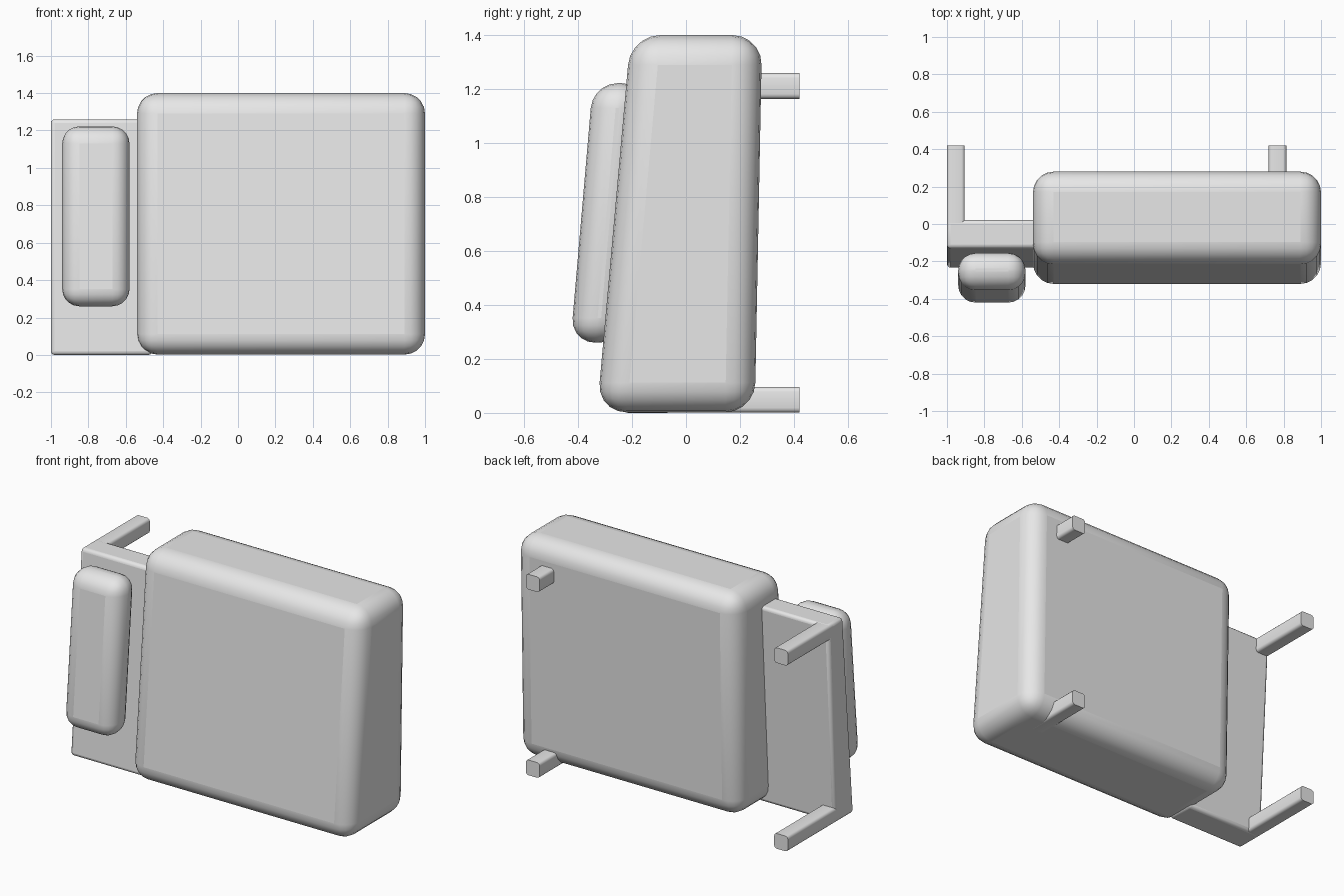
import bpy, math

if "Cube" in bpy.data.objects:
    bpy.data.objects.remove(bpy.data.objects["Cube"])

grey = bpy.data.materials.new("light grey")
grey.diffuse_color = (0.8, 0.8, 0.8, 1)
grey.use_nodes = True
grey.node_tree.nodes["Principled BSDF"].inputs["Base Color"].default_value = grey.diffuse_color


def block(name, x, z, y_bottom, y_top, radius, segments):
    """Rounded box whose front and back lean between bottom and top."""
    verts = [(px, py, pz) for pz, ys in zip(z, (y_bottom, y_top))
             for px, py in ((x[0], ys[0]), (x[1], ys[0]), (x[1], ys[1]), (x[0], ys[1]))]
    faces = [(3, 2, 1, 0), (4, 5, 6, 7)]
    faces += [(i, (i + 1) % 4, (i + 1) % 4 + 4, i + 4) for i in range(4)]
    mesh = bpy.data.meshes.new(name)
    mesh.from_pydata(verts, [], faces)
    mesh.materials.append(grey)
    obj = bpy.data.objects.new(name, mesh)
    bpy.context.collection.objects.link(obj)
    bevel = obj.modifiers.new("round edges", 'BEVEL')
    bevel.width = radius
    bevel.segments = segments
    bevel.limit_method = 'NONE'
    finish(obj)
    return obj


def finish(obj):
    bpy.ops.object.select_all(action='DESELECT')
    obj.select_set(True)
    bpy.context.view_layer.objects.active = obj
    bpy.ops.object.shade_smooth_by_angle(angle=math.radians(35))


def leg(name, x, z, y_start, size=0.095, r=0.018):
    """Bar running backwards, rounded along its length with flat ends."""
    profile = []
    h = size / 2
    for k, (sx, sz) in enumerate(((1, 1), (-1, 1), (-1, -1), (1, -1))):
        for j in range(4):
            a = math.radians(90 * k + 30 * j)
            profile.append((x + sx * (h - r) + r * math.cos(a),
                            z + sz * (h - r) + r * math.sin(a)))
    n = len(profile)
    verts = [(px, y, pz) for y in (y_start, 0.42) for px, pz in profile]
    faces = [tuple(range(n)), tuple(reversed(range(n, 2 * n)))]
    faces += [(i, i + n, (i + 1) % n + n, (i + 1) % n) for i in range(n)]
    mesh = bpy.data.meshes.new(name)
    mesh.from_pydata(verts, [], faces)
    mesh.materials.append(grey)
    obj = bpy.data.objects.new(name, mesh)
    bpy.context.collection.objects.link(obj)
    finish(obj)


# Large cushion-shaped body
block("main_body", (-0.54, 1.0), (0.002, 1.4), (-0.33, 0.255), (-0.205, 0.282), 0.11, 5)
# Thin side panel, running a little way into the body
block("side_panel", (-1.0, -0.46), (0.0, 1.26), (-0.235, -0.05), (-0.13, 0.022), 0.02, 3)
# Raised pad on the side panel
block("side_pad", (-0.94, -0.58), (0.26, 1.222), (-0.428, -0.23), (-0.345, -0.147), 0.092, 5)

# Four rear legs
for side, x, starts in (("left", -0.9525, (-0.1, -0.03)), ("right", 0.7675, (0.05, 0.1))):
    leg("lower_leg_" + side, x, 0.0485, starts[0])
    leg("upper_leg_" + side, x, 1.2115, starts[1])
